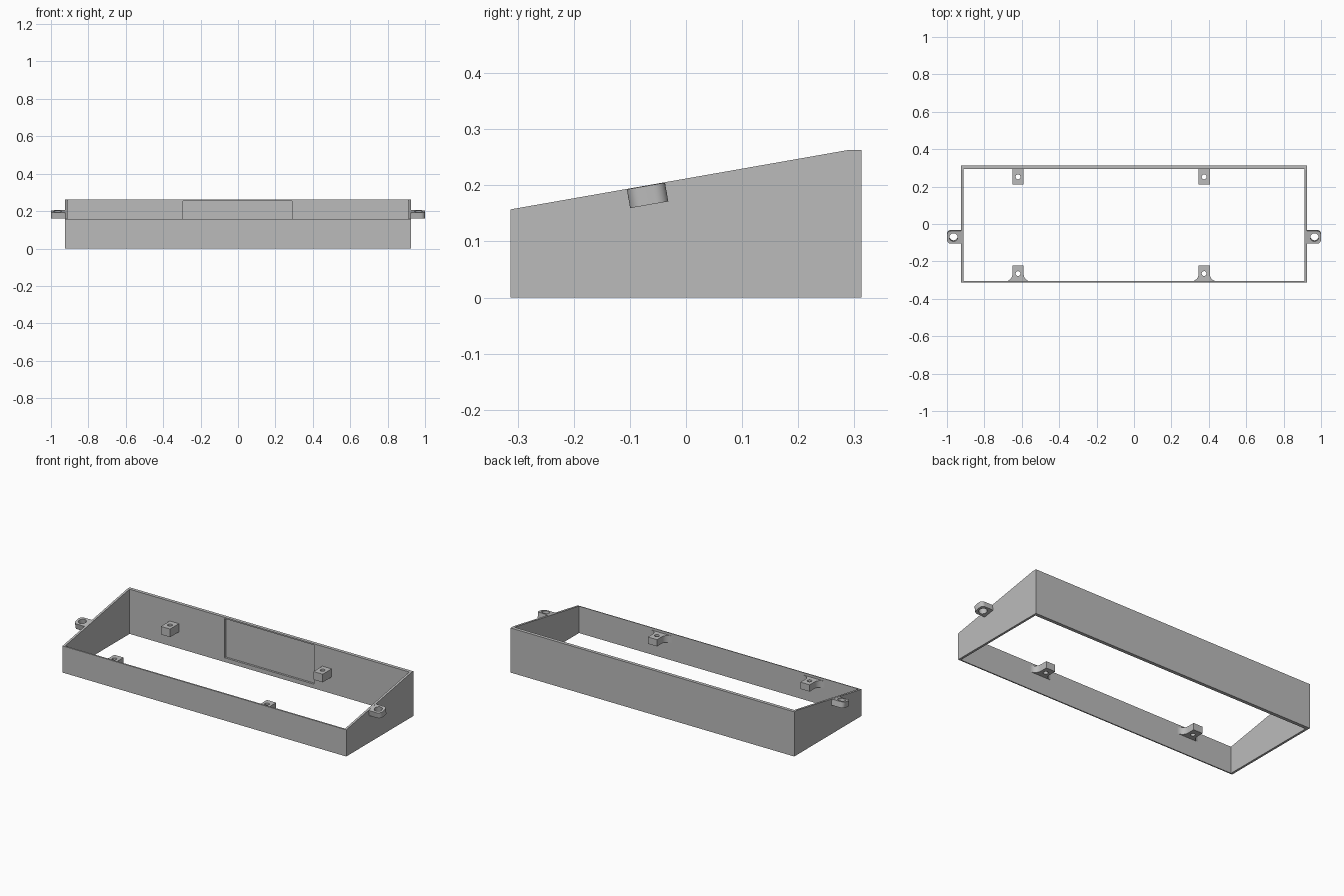
import bpy, bmesh, math
from mathutils import Matrix, Vector

if "Cube" in bpy.data.objects:
    bpy.data.objects.remove(bpy.data.objects["Cube"], do_unlink=True)

grey = bpy.data.materials.new("plain grey")
grey.use_nodes = True
grey.diffuse_color = (0.5, 0.5, 0.5, 1)
grey.node_tree.nodes["Principled BSDF"].inputs["Base Color"].default_value = grey.diffuse_color


def prism(name, outline, start, length, matrix=None):
    """Extrude an outline from local z = start by length, then place it."""
    bm = bmesh.new()
    face = bm.faces.new([bm.verts.new((x, y, start)) for x, y in outline])
    new = bmesh.ops.extrude_face_region(bm, geom=[face])["geom"]
    bmesh.ops.translate(bm, vec=(0, 0, length),
                        verts=[v for v in new if isinstance(v, bmesh.types.BMVert)])
    bmesh.ops.recalc_face_normals(bm, faces=bm.faces)
    bm.transform(matrix or Matrix())
    if matrix and matrix.determinant() < 0:
        bmesh.ops.recalc_face_normals(bm, faces=bm.faces)
    mesh = bpy.data.meshes.new(name)
    bm.to_mesh(mesh)
    bm.free()
    mesh.materials.append(grey)
    obj = bpy.data.objects.new(name, mesh)
    bpy.context.collection.objects.link(obj)
    return obj


def cut(obj, cutter):
    """Subtract the cutter and remove it."""
    mod = obj.modifiers.new("cut", "BOOLEAN")
    mod.operation = "DIFFERENCE"
    mod.solver = "EXACT"
    mod.object = cutter
    bpy.ops.object.select_all(action="DESELECT")
    bpy.context.view_layer.objects.active = obj
    obj.select_set(True)
    bpy.ops.object.modifier_apply(modifier=mod.name)
    bpy.data.objects.remove(cutter, do_unlink=True)


def smooth(obj):
    bpy.ops.object.select_all(action="DESELECT")
    bpy.context.view_layer.objects.active = obj
    obj.select_set(True)
    bpy.ops.object.shade_smooth_by_angle(angle=math.radians(30))


def arc(cx, cy, r, a0, a1, n=8):
    angles = [math.radians(a0 + (a1 - a0) * i / n) for i in range(n + 1)]
    return [(cx + r * math.cos(a), cy + r * math.sin(a)) for a in angles]


def rect(x0, x1, y0, y1):
    return [(x0, y0), (x1, y0), (x1, y1), (x0, y1)]


def circle(cx, cy, r, n=32):
    return arc(cx, cy, r, 0, 360, n)[:-1]


# Sloped rectangular frame: side profile (y, z) extruded along x
W, D = 0.925, 0.313
BACK_IN, FRONT_IN, SIDE_IN = 0.293, -0.306, 0.912
profile = [(-D, 0), (D, 0), (D, 0.263), (0.29, 0.263), (-D, 0.157)]
yz_to_x = Matrix(((0, 0, 1, 0), (1, 0, 0, 0), (0, 1, 0, 0), (0, 0, 0, 1)))
frame = prism("frame", profile, -W, 2 * W, yz_to_x)
cut(frame, prism("opening", rect(-SIDE_IN, SIDE_IN, FRONT_IN, BACK_IN), -0.1, 0.5))

# Shallow recess on the inside of the back wall
cut(frame, prism("recess", rect(-0.293, 0.29, BACK_IN - 0.02, BACK_IN + 0.012), 0.025, 0.23))

# Inner mounting lugs with screw holes
LUG_TOP, HALF, FILLET = 0.146, 0.03, 0.038
for side, x in (("right", -0.62), ("left", 0.375)):
    place = Matrix.Translation((x, 0, 0))
    back = prism("back_lug_" + side, rect(-HALF, HALF, 0.21, BACK_IN + 0.004),
                 LUG_TOP - 0.048, 0.048, place)
    cut(back, prism("hole", circle(0, 0.252, 0.013), 0, 0.3, place))
    smooth(back)

    # Front lugs flare into the thin wall with concave fillets
    y0 = FRONT_IN
    flare = arc(HALF + FILLET, y0 + FILLET, FILLET, 270, 180)
    right_edge = [(HALF + FILLET, y0 - 0.003)] + flare + [(HALF, -0.223)]
    outline = right_edge + [(-px, py) for px, py in reversed(right_edge)]
    front = prism("front_lug_" + side, outline, LUG_TOP - 0.042, 0.04, place)
    cut(front, prism("hole", circle(0, -0.265, 0.013), 0, 0.3, place))
    smooth(front)

# Outer ears, tilted to follow the slope, with rounded ends and screw holes
tilt = Matrix.Rotation(math.atan2(0.106, 0.603), 4, "X")
EAR, R = 0.0345, 0.022
for side, sign in (("left", 1), ("right", -1)):
    place = Matrix.Translation((0, -0.0685, 0.182)) @ tilt @ Matrix.Diagonal((sign, 1, 1, 1))
    outline = ([(W - 0.006, -EAR)] + arc(1 - R, -EAR + R, R, -90, 0)
               + arc(1 - R, EAR - R, R, 0, 90) + [(W - 0.006, EAR)])
    ear = prism("ear_" + side, outline, -0.017, 0.034, place)
    cut(ear, prism("hole", circle(0.965, 0, 0.022), -0.1, 0.2, place))
    smooth(ear)
